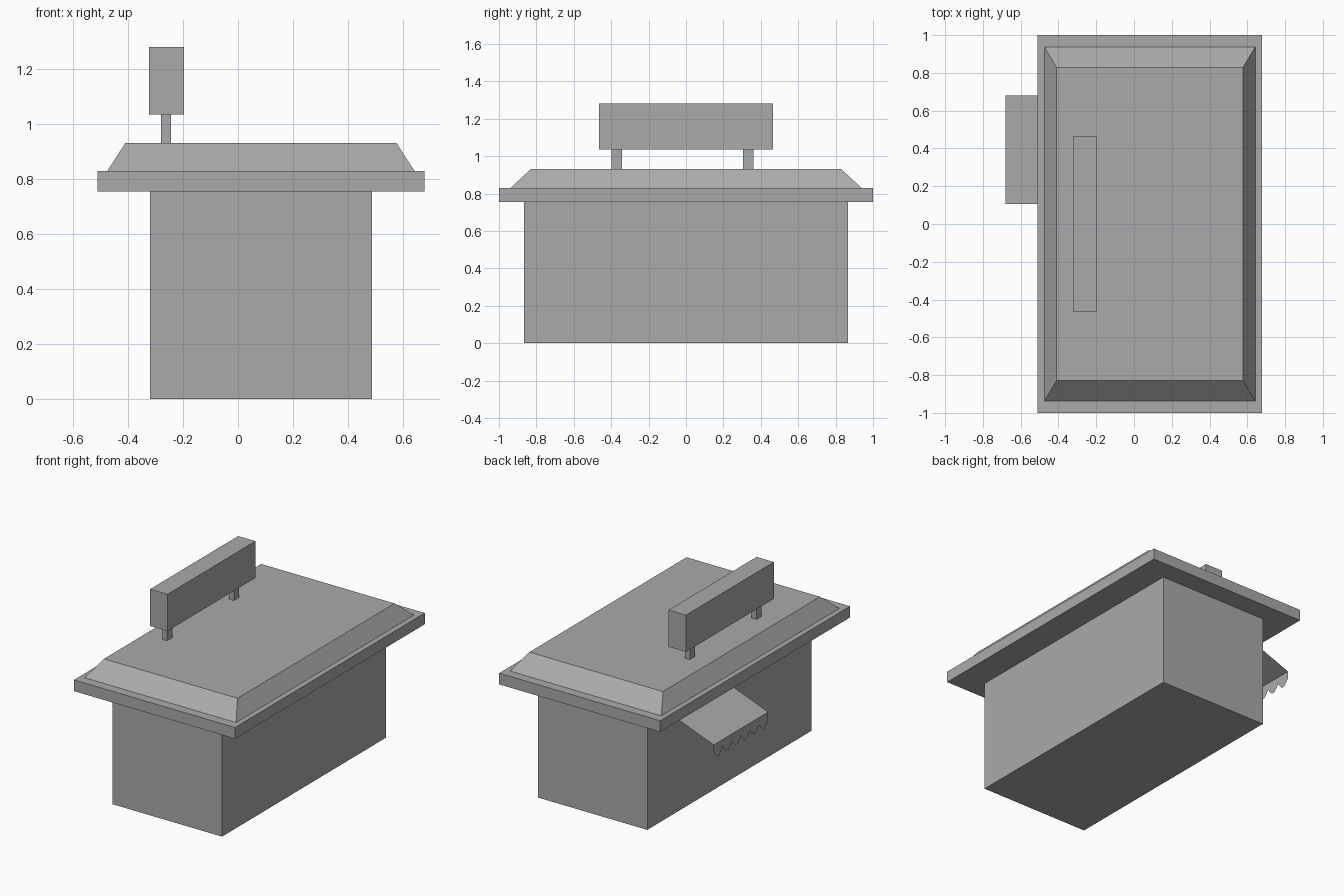
import bpy
import bmesh
import math

if "Cube" in bpy.data.objects:
    bpy.data.objects.remove(bpy.data.objects["Cube"], do_unlink=True)

# One plain grey for the whole kiosk
grey = bpy.data.materials.new("plain grey")
grey.use_nodes = True
grey.diffuse_color = (0.4, 0.4, 0.4, 1)
grey.node_tree.nodes["Principled BSDF"].inputs["Base Color"].default_value = grey.diffuse_color


def finish(name, bm):
    mesh = bpy.data.meshes.new(name)
    bm.to_mesh(mesh)
    bm.free()
    mesh.materials.append(grey)
    obj = bpy.data.objects.new(name, mesh)
    bpy.context.collection.objects.link(obj)
    return obj


def block(name, xs, ys, zs, taper_x=0, taper_y=0):
    """Box between limits, with the top edges optionally drawn inward."""
    bm = bmesh.new()
    bmesh.ops.create_cube(bm, size=2)
    limits = (xs, ys, zs)
    for v in bm.verts:
        sx, sy, sz = v.co
        v.co = [(a + b) / 2 + s * (b - a) / 2 for (a, b), s in zip(limits, v.co)]
        if sz > 0:
            v.co.x -= sx * taper_x
            v.co.y -= sy * taper_y
    return finish(name, bm)


# Body and roof
block("body", (-0.32, 0.488), (-0.865, 0.865), (0, 0.755))
block("roof_slab", (-0.51, 0.678), (-1, 1), (0.755, 0.83))
block("roof_bevel", (-0.475, 0.642), (-0.938, 0.938), (0.83, 0.932), 0.066, 0.11)

# Sign board on two posts
block("sign_board", (-0.324, -0.196), (-0.464, 0.464), (1.035, 1.28))
for side, y in (("front", -0.37), ("back", 0.332)):
    block(side + "_sign_post", (-0.28, -0.244), (y - 0.028, y + 0.028), (0.932, 1.035))

# Awning: thin sloped sheet with a scalloped valance
WALL_X, EDGE_X = -0.32, -0.68
Y0, Y1 = 0.105, 0.68
WALL_Z, EDGE_Z, HEM_Z = 0.73, 0.592, 0.545
SCALLOPS, STEPS, DIP = 6, 6, 0.045

bm = bmesh.new()
wall = [bm.verts.new((WALL_X, y, WALL_Z)) for y in (Y0, Y1)]
edge = [bm.verts.new((EDGE_X, y, EDGE_Z)) for y in (Y0, Y1)]
bm.faces.new((wall[0], wall[1], edge[1], edge[0]))
hem = []
count = SCALLOPS * STEPS
for i in range(count + 1):
    drop = DIP * abs(math.sin(math.pi * i / STEPS))
    hem.append(bm.verts.new((EDGE_X, Y0 + (Y1 - Y0) * i / count, HEM_Z - drop)))
bm.faces.new([edge[0], edge[1]] + hem[::-1])
finish("awning", bm)
